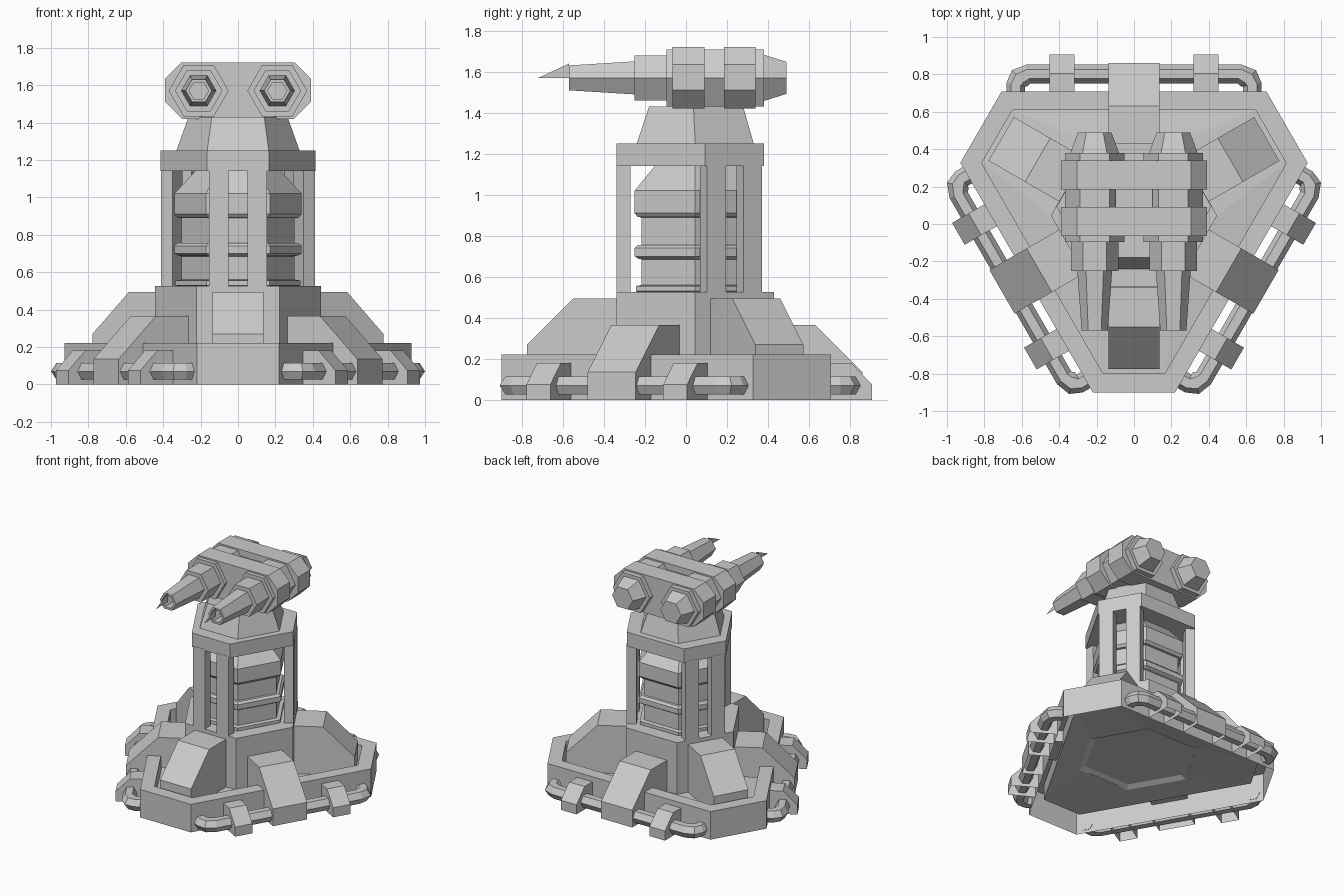
import bpy, bmesh
from math import cos, sin, pi, radians, sqrt

if "Cube" in bpy.data.objects:
    bpy.data.objects.remove(bpy.data.objects["Cube"])

CY = 0.045                      # y of the three-fold symmetry axis
CORNERS = (-90, 30, 150)        # short sides of the footprint
SIDES = (90, -30, 210)          # long sides of the footprint
FLOOR = 0.12                    # height of the tray floor


def make(name, bm):
    bmesh.ops.recalc_face_normals(bm, faces=bm.faces[:])
    me = bpy.data.meshes.new(name)
    bm.to_mesh(me)
    bm.free()
    bpy.context.collection.objects.link(bpy.data.objects.new(name, me))


def loft(name, rings, start=True, end=True, closed=True):
    """Skin a list of equal-length point rings into one flat-shaded object."""
    bm = bmesh.new()
    vs = [[bm.verts.new(p) for p in r] for r in rings]
    n = len(vs[0])
    for a, b in zip(vs, vs[1:]):
        for i in range(n if closed else n - 1):
            j = (i + 1) % n
            bm.faces.new((a[i], a[j], b[j], b[i]))
    if start:
        bm.faces.new(vs[0][::-1])
    if end:
        bm.faces.new(vs[-1])
    make(name, bm)


def polar(deg, t, d, z):
    """Point at tangential offset t and outward distance d in a direction."""
    a = radians(deg)
    return (d * cos(a) - t * sin(a), CY + d * sin(a) + t * cos(a), z)


def tri6(d, h, z):
    """Truncated triangle: short sides at distance d with half-width h."""
    return [polar(a, t, d, z) for a in CORNERS for t in (-h, h)]


def hexa(d, z):
    return tri6(d, d / sqrt(3), z)


def bracket(name, deg, t0, t1, profile, closed=True):
    """Extrude a (distance, height) profile across the tangent direction."""
    loft(name, [[polar(deg, t, d, z) for d, z in profile] for t in (t0, t1)],
         closed=closed)


# Base tray: hollow shell with raised rim and open underside
loft("base_tray", [tri6(.945, .22, 0), tri6(.945, .22, .22), tri6(.845, .165, .22),
                   tri6(.845, .165, FLOOR - .02), hexa(.385, FLOOR), hexa(.345, FLOOR + .02)],
     start=False)

# Hexagonal pedestal
loft("pedestal", [hexa(.385, FLOOR), hexa(.385, .525)], start=False)

# Corner buttresses
for a in CORNERS:
    bracket("corner_buttress", a, -.135, .135,
            [(.82, FLOOR), (.82, .27), (.595, .495), (.38, .495), (.38, FLOOR)], closed=False)

# Side buttresses, pipe clamps (both open underneath) and pipes
for a in SIDES:
    bracket("side_buttress", a, -.135, .135,
            [(.815, 0), (.815, .135), (.585, .365), (.38, .365), (.38, FLOOR + .01),
             (.662, FLOOR + .01), (.662, 0)], closed=False)
    for s in (-1, 1):
        bracket("pipe_clamp", a, s * .385 - .0675, s * .385 + .0675,
                [(.862, 0), (.862, .075), (.76, .18), (.662, .18), (.662, 0)], closed=False)

    # (centre t, centre d, cross-section direction in the t/d plane)
    half = [(.632, .66, 1, 0), (.632, .70, 1, .2), (.61, .735, .85, .85), (.565, .757, .2, 1)]
    path = [(-t, d, -nt, nd) for t, d, nt, nd in half] + half[::-1]
    rings = []
    for t, d, nt, nd in path:
        ring = []
        for k in range(6):
            u, w = .05 * cos(k * pi / 3), .052 * sin(k * pi / 3)
            ring.append(polar(a, t + nt * u, d + nd * u, .07 + w))
        rings.append(ring)
    loft("side_pipe", rings)

# Column core with flanges
core = [(.265, .52), (.29, .53), (.29, .555), (.262, .56), (.262, .685),
        (.28, .69), (.295, .70), (.295, .74), (.28, .755), (.262, .756),
        (.262, .89), (.28, .891), (.295, .91), (.295, 1.02), (.19, 1.15)]
loft("column_core", [hexa(d, z) for d, z in core], start=False, end=False)

# Paired posts at the three corners
for a in CORNERS:
    for s in (-1, 1):
        bracket("column_post", a, s * .05, s * .155,
                [(.315, .52), (.385, .52), (.385, 1.15), (.315, 1.15)])

# Column cap and turret neck
loft("column_cap", [tri6(.383, .165, 1.14), tri6(.383, .165, 1.25)])
loft("turret_neck", [hexa(.285, 1.25), tri6(.225, .14, 1.43)], start=False)

# Twin guns
GZ = 1.57


def hex_y(x, y, r):
    return [(x + r * cos(k * pi / 3), y, GZ + r * sin(k * pi / 3)) for k in range(6)]


gun = [(.49, .09), (.38, .13), (.38, .16), (-.095, .16), (-.095, .127), (-.25, .127),
       (-.25, .093), (-.57, .07), (-.57, .052), (-.47, .052)]
for s in (-1, 1):
    x = s * .21
    loft("gun_barrel", [hex_y(x, y, r) for y, r in gun])
    # Thin muzzle blade
    bm = bmesh.new()
    bm.faces.new([bm.verts.new(p) for p in ((x, -.57, GZ), (x, -.72, GZ), (x, -.57, 1.64))])
    make("muzzle_blade", bm)

# Straps joining the guns, and the block between them
outline = [(.39, 1.51), (.39, 1.635), (.305, 1.72), (-.305, 1.72),
           (-.39, 1.635), (-.39, 1.51), (-.30, 1.42), (.30, 1.42)]
for y0, y1 in ((-.065, .09), (.185, .34)):
    loft("gun_strap", [[(x, y, z) for x, z in outline] for y in (y0, y1)])
block = [(.1, 1.45), (.1, 1.67), (-.1, 1.67), (-.1, 1.45)]
loft("gun_block", [[(x, y, z) for x, z in block] for y in (-.06, .335)])
